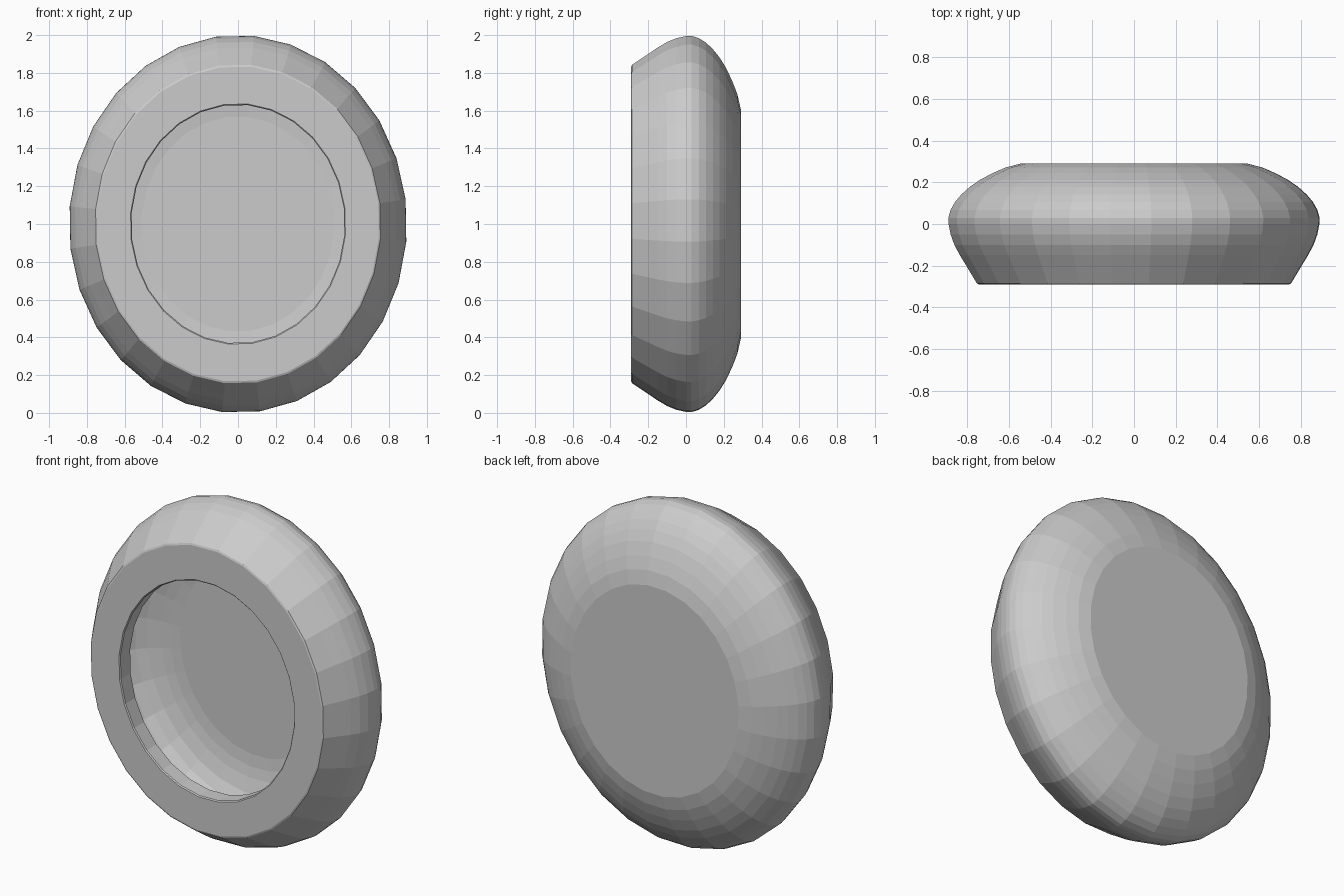
import bpy, bmesh, math

if "Cube" in bpy.data.objects:
    bpy.data.objects.remove(bpy.data.objects["Cube"])

SEGMENTS = 28
X_SCALE = 0.895              # the dish is slightly narrower than it is tall
START = math.radians(7.5)    # rotation of the facets

# cross-section as (radius, y), from back centre, around the rim, to inner floor
PROFILE = [
    # back and rounded outer wall
    (0, 0.29), (0.61, 0.29), (0.69, 0.272), (0.76, 0.245), (0.83, 0.212),
    (0.885, 0.178), (0.93, 0.142), (0.965, 0.105), (0.988, 0.068),
    (1.0, 0.03), (0.999, 0.0), (0.988, -0.05), (0.968, -0.10),
    (0.938, -0.15), (0.904, -0.20), (0.852, -0.277),
    # softened front edge, flat ring and opening lip
    (0.846, -0.286), (0.836, -0.29), (0.638, -0.29), (0.632, -0.284),
    (0.632, -0.195),
    # hollow inside, following the outer wall
    (0.78, -0.195), (0.86, -0.10), (0.895, -0.02), (0.90, 0.03),
    (0.88, 0.075), (0.84, 0.115), (0.78, 0.148), (0.70, 0.173),
    (0.64, 0.185), (0.57, 0.192), (0, 0.192),
]


def lathe(name, profile):
    bm = bmesh.new()
    rings = []
    for r, y in profile:
        if r == 0:
            rings.append([bm.verts.new((0, y, 1))])
            continue
        ring = []
        for i in range(SEGMENTS):
            a = START + math.tau * i / SEGMENTS
            ring.append(bm.verts.new((r * X_SCALE * math.cos(a), y, 1 + r * math.sin(a))))
        rings.append(ring)
    for a, b in zip(rings, rings[1:]):
        for i in range(SEGMENTS):
            j = (i + 1) % SEGMENTS
            if len(a) == 1:
                bm.faces.new((a[0], b[j], b[i]))
            elif len(b) == 1:
                bm.faces.new((a[i], a[j], b[0]))
            else:
                bm.faces.new((a[i], a[j], b[j], b[i]))
    bmesh.ops.recalc_face_normals(bm, faces=bm.faces[:])
    mesh = bpy.data.meshes.new(name)
    bm.to_mesh(mesh)
    bm.free()
    obj = bpy.data.objects.new(name, mesh)
    bpy.context.collection.objects.link(obj)
    return obj


# hollow oval dish with an inward front ring
lathe("hollow_oval_dish", PROFILE)
